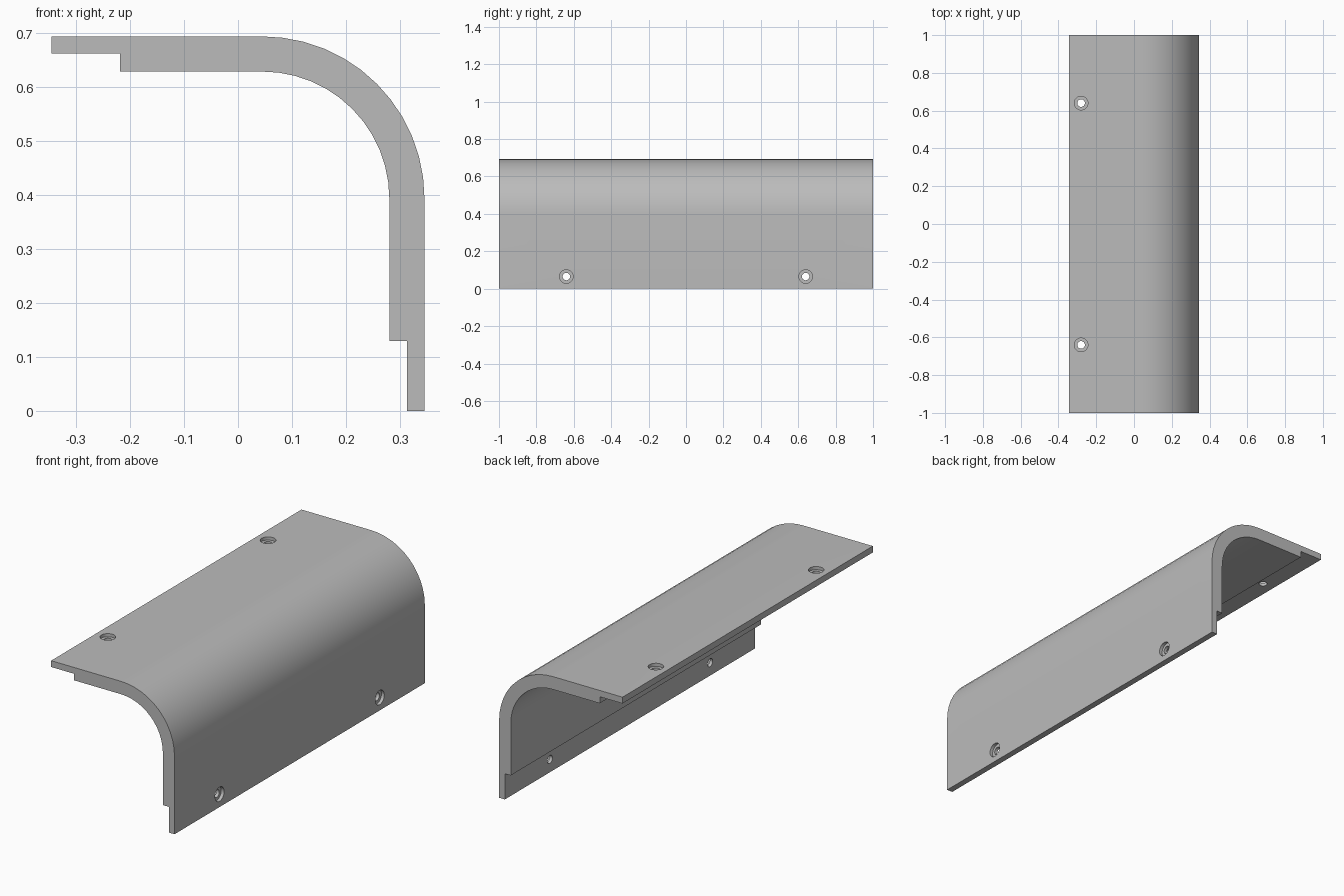
import bpy, bmesh
from math import sin, cos, pi, radians
from mathutils import Matrix, Vector

cube = bpy.data.objects.get("Cube")
if cube:
    bpy.data.objects.remove(cube)

SIDE, TOP = 0.345, 0.693          # outer faces of the two walls
THICK, LIP = 0.065, 0.032         # wall and thinned lip thickness
RADIUS, STEPS = 0.3, 12           # outer bend
HOLE_Y, INSET = 0.64, 0.065       # screw hole placement
CX, CZ = SIDE - RADIUS, TOP - RADIUS

grey = bpy.data.materials.new("plain grey")
grey.use_nodes = True
colour = (0.5, 0.5, 0.5, 1)
grey.diffuse_color = colour
grey.node_tree.nodes["Principled BSDF"].inputs["Base Color"].default_value = colour


def make_object(name, bm):
    bmesh.ops.recalc_face_normals(bm, faces=bm.faces)
    mesh = bpy.data.meshes.new(name)
    bm.to_mesh(mesh)
    bm.free()
    mesh.materials.append(grey)
    obj = bpy.data.objects.new(name, mesh)
    bpy.context.collection.objects.link(obj)
    return obj


def arc(radius):
    angles = [pi / 2 * i / STEPS for i in range(STEPS + 1)]
    return [(CX + radius * sin(a), CZ + radius * cos(a)) for a in angles]


# Curved corner panel: stepped profile extruded along y
profile = [(-SIDE, TOP)] + arc(RADIUS)
profile += [(SIDE, 0), (SIDE - LIP, 0), (SIDE - LIP, 0.13), (SIDE - THICK, 0.13)]
profile += arc(RADIUS - THICK)[::-1]
profile += [(-0.218, TOP - THICK), (-0.218, TOP - LIP), (-SIDE, TOP - LIP)]
bm = bmesh.new()
face = bm.faces.new([bm.verts.new((x, -1, z)) for x, z in profile])
ext = bmesh.ops.extrude_face_region(bm, geom=[face])
bmesh.ops.translate(bm, vec=(0, 2, 0),
                    verts=[v for v in ext["geom"] if isinstance(v, bmesh.types.BMVert)])
panel = make_object("corner_panel", bm)


# Counterbored screw holes: one stepped cutter per hole
def hole_cutter(name, place):
    bm = bmesh.new()
    outline = [(0.02, -0.06), (0.02, -0.016), (0.036, -0.016), (0.036, 0.03)]
    n = 32
    rings = [[bm.verts.new(place @ Vector((r * cos(2 * pi * i / n), r * sin(2 * pi * i / n), z)))
              for i in range(n)] for r, z in outline]
    for low, high in zip(rings, rings[1:]):
        for i in range(n):
            j = (i + 1) % n
            bm.faces.new((low[i], low[j], high[j], high[i]))
    bm.faces.new(rings[0][::-1])
    bm.faces.new(rings[-1])
    cutter = make_object(name, bm)
    cutter.hide_render = True
    return cutter


bpy.context.view_layer.objects.active = panel
panel.select_set(True)
for y in (-HOLE_Y, HOLE_Y):
    top_place = Matrix.Translation((-SIDE + INSET, y, TOP))
    side_place = Matrix.Translation((SIDE, y, INSET)) @ Matrix.Rotation(pi / 2, 4, "Y")
    for place in (top_place, side_place):
        cutter = hole_cutter("hole_cutter", place)
        cut = panel.modifiers.new("screw_hole", "BOOLEAN")
        cut.object, cut.operation, cut.solver = cutter, "DIFFERENCE", "EXACT"
        bpy.ops.object.modifier_apply(modifier=cut.name)
        bpy.data.objects.remove(cutter)

bpy.ops.object.shade_smooth_by_angle(angle=radians(30))
